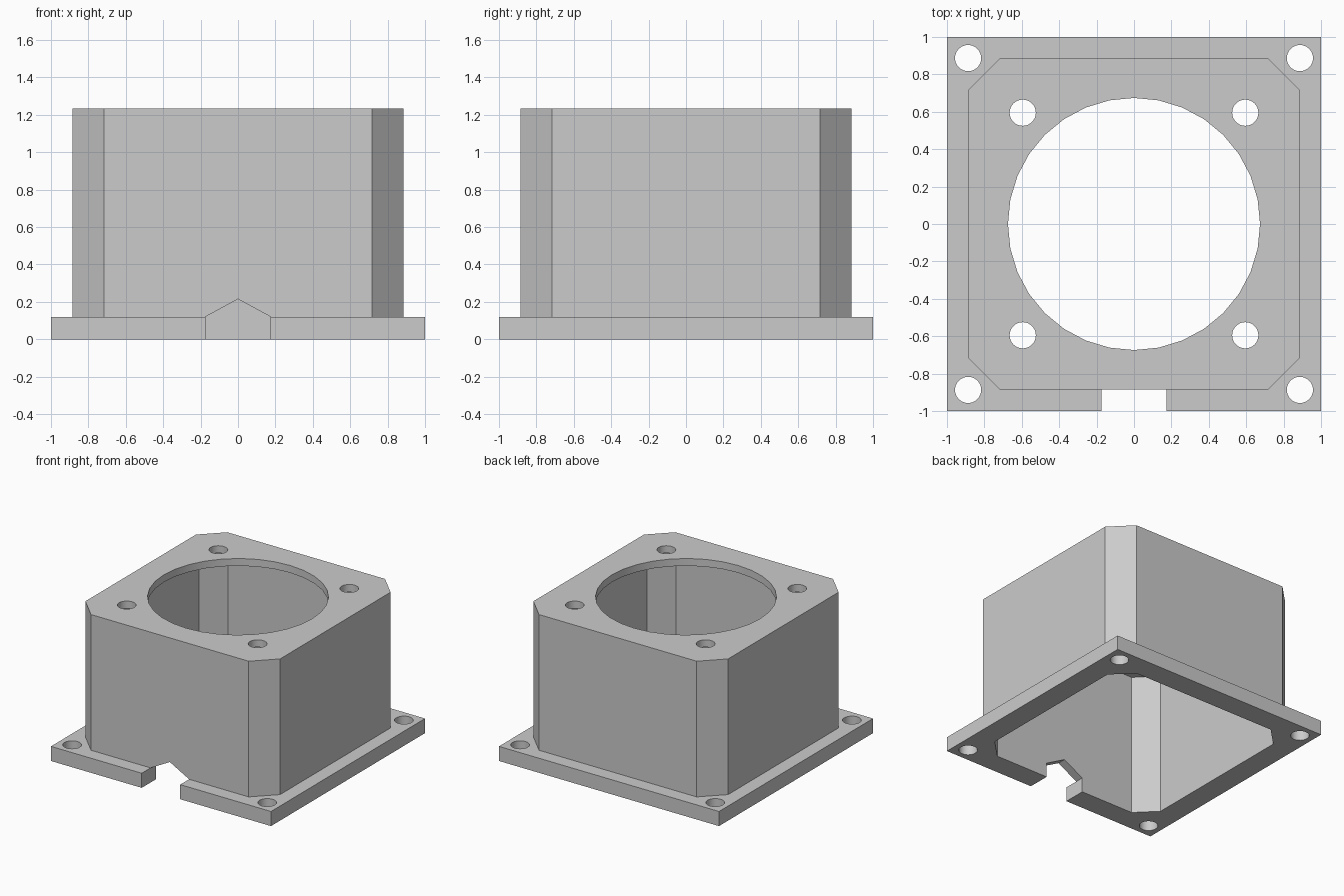
import bpy
import bmesh
from mathutils import Matrix

if "Cube" in bpy.data.objects:
    bpy.data.objects.remove(bpy.data.objects["Cube"], do_unlink=True)

TOP, FLANGE, PLATE = 1.235, 0.12, 0.06

grey = bpy.data.materials.new("plain_grey")
grey.use_nodes = True
colour = (0.6, 0.6, 0.6, 1)
grey.diffuse_color = colour
grey.node_tree.nodes["Principled BSDF"].inputs["Base Color"].default_value = colour


def make_object(name, bm):
    bmesh.ops.recalc_face_normals(bm, faces=bm.faces)
    mesh = bpy.data.meshes.new(name)
    bm.to_mesh(mesh)
    bm.free()
    mesh.materials.append(grey)
    obj = bpy.data.objects.new(name, mesh)
    bpy.context.collection.objects.link(obj)
    return obj


def prism(name, points, offset):
    """Extrude a closed outline of 3D points along an offset."""
    bm = bmesh.new()
    face = bm.faces.new([bm.verts.new(p) for p in points])
    moved = bmesh.ops.extrude_face_region(bm, geom=[face])["geom"]
    bmesh.ops.translate(bm, vec=offset,
                        verts=[v for v in moved if isinstance(v, bmesh.types.BMVert)])
    return make_object(name, bm)


def octagon(half, flat, z):
    return [(x, y, z) for x, y in (
        (half, -flat), (half, flat), (flat, half), (-flat, half),
        (-half, flat), (-half, -flat), (-flat, -half), (flat, -half))]


def drill(name, centres, radius, bottom, top):
    """Cutter holding one upright cylinder per centre."""
    bm = bmesh.new()
    for x, y in centres:
        bmesh.ops.create_cone(bm, cap_ends=True, segments=32, radius1=radius,
                              radius2=radius, depth=top - bottom,
                              matrix=Matrix.Translation((x, y, (top + bottom) / 2)))
    return make_object(name, bm)


def corners(d):
    return [(x, y) for x in (-d, d) for y in (-d, d)]


def combine(target, tool, operation):
    bpy.context.view_layer.objects.active = target
    mod = target.modifiers.new(tool.name, 'BOOLEAN')
    mod.operation, mod.solver, mod.object = operation, 'EXACT', tool
    bpy.ops.object.modifier_apply(modifier=mod.name)
    bpy.data.objects.remove(tool, do_unlink=True)


# Square base flange joined to the chamfered body
square = [(-1, -1, 0), (1, -1, 0), (1, 1, 0), (-1, 1, 0)]
housing = prism("motor_housing", square, (0, 0, FLANGE))
body = prism("body", octagon(0.885, 0.717, FLANGE / 2), (0, 0, TOP - FLANGE / 2))
combine(housing, body, 'UNION')

# Hollow interior, open at the bottom
cavity = prism("cavity", octagon(0.815, 0.66, -0.1), (0, 0, TOP - PLATE + 0.1))
combine(housing, cavity, 'DIFFERENCE')

# Large top opening and its screw holes
combine(housing, drill("top_opening", [(0, 0)], 0.674, 1, 1.4), 'DIFFERENCE')
combine(housing, drill("top_holes", corners(0.595), 0.07, 1, 1.4), 'DIFFERENCE')

# Mounting holes in the flange corners
combine(housing, drill("flange_holes", corners(0.887), 0.07, -0.1, 0.3), 'DIFFERENCE')

# Peaked cable notch through the front
notch = prism("cable_notch", [(x, -1.1, z) for x, z in (
    (-0.175, -0.1), (0.175, -0.1), (0.175, FLANGE), (0, 0.215), (-0.175, FLANGE))],
    (0, 0.5, 0))
combine(housing, notch, 'DIFFERENCE')

# The body prism is trimmed exactly to the housing height
for v in housing.data.vertices:
    if v.co.z > TOP:
        v.co.z = TOP

bpy.ops.object.select_all(action='DESELECT')
housing.select_set(True)
bpy.context.view_layer.objects.active = housing
bpy.ops.object.shade_smooth_by_angle()
